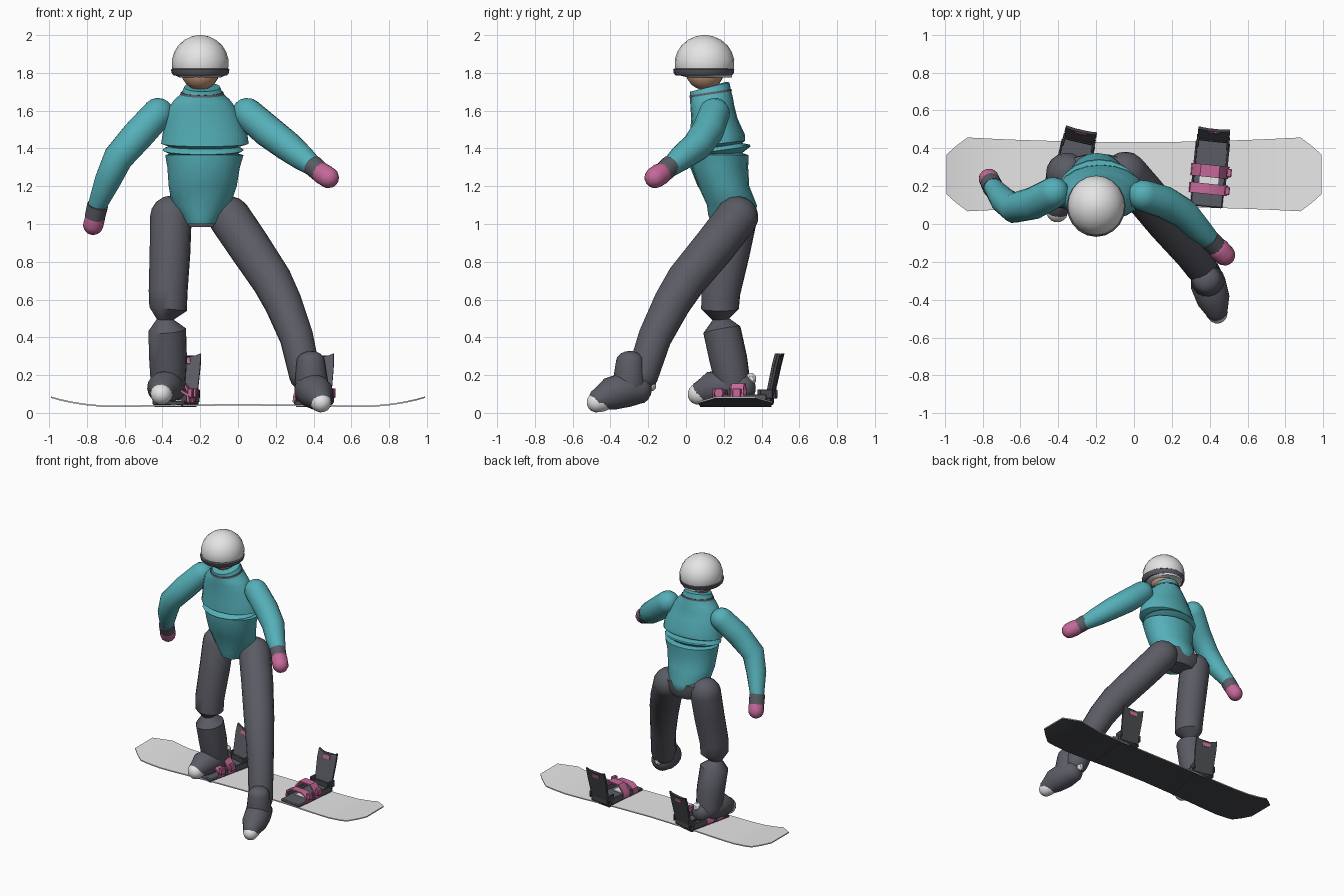
import bpy, bmesh
from math import sin, cos, pi, radians
from mathutils import Vector, Matrix

old = bpy.data.objects.get("Cube")
if old:
    bpy.data.objects.remove(old)


def material(name, r, g, b):
    m = bpy.data.materials.new(name)
    m.use_nodes = True
    m.diffuse_color = (r, g, b, 1)
    m.node_tree.nodes["Principled BSDF"].inputs["Base Color"].default_value = (r, g, b, 1)
    return m


TEAL = material("teal jacket", .09, .43, .48)
GREY = material("slate grey cloth", .104, .106, .128)
BLACK = material("charcoal plastic", .06, .063, .07)
WHITE = material("white shell", .78, .78, .78)
DECK = material("pale grey deck", .83, .83, .83)
PINK = material("pink", .56, .14, .32)
SKIN = material("skin", .56, .32, .2)


def finish(name, bm, mats, rule=None, matrix=None):
    """Turn a bmesh into a smooth-by-angle object, painting faces by a rule."""
    bmesh.ops.recalc_face_normals(bm, faces=bm.faces)
    bm.normal_update()
    if rule:
        for f in bm.faces:
            f.material_index = rule(f)
    if matrix:
        bm.transform(matrix)
    me = bpy.data.meshes.new(name)
    bm.to_mesh(me)
    bm.free()
    for m in mats:
        me.materials.append(m)
    ob = bpy.data.objects.new(name, me)
    bpy.context.collection.objects.link(ob)
    bpy.ops.object.select_all(action='DESELECT')
    ob.select_set(True)
    bpy.context.view_layer.objects.active = ob
    bpy.ops.object.shade_smooth_by_angle(angle=radians(40))


def skin_rings(rings):
    """Bridge closed rings of points and cap both ends."""
    bm = bmesh.new()
    loops = [[bm.verts.new(p) for p in ring] for ring in rings]
    n = len(loops[0])
    for a, b in zip(loops, loops[1:]):
        for i in range(n):
            j = (i + 1) % n
            bm.faces.new((a[i], a[j], b[j], b[i]))
    bm.faces.new(loops[0])
    bm.faces.new(loops[-1])
    return bm


def tube(name, points, mat, dome=True, sides=16, squash=1.0):
    """Limb through (x, y, z, radius) points, with domed ends."""
    path = [(Vector(p[:3]), p[3]) for p in points]
    if dome:
        for end in (0, 1):
            c, r = path[-1] if end else path[0]
            d = (c - (path[-2] if end else path[1])[0]).normalized()
            for s in (.35, .7, .9, .99):
                q = (c + d * r * s * squash, r * (1 - s * s) ** .5)
                path.append(q) if end else path.insert(0, q)
    rings, u = [], Vector((.31, .95, .12))
    for i, (c, r) in enumerate(path):
        d = (path[min(i + 1, len(path) - 1)][0] - path[max(i - 1, 0)][0]).normalized()
        u = (u - d * u.dot(d)).normalized()
        v = d.cross(u)
        rings.append([c + (u * cos(a) + v * sin(a)) * r
                      for a in (2 * pi * k / sides for k in range(sides))])
    finish(name, skin_rings(rings), [mat])


def stack(name, levels, mat, sides=20):
    """Ellipses (z, centre x, centre y, radius x, radius y, optional backward rise)."""
    rings = []
    for z, cx, cy, rx, ry, *rise in levels:
        ang = [2 * pi * k / sides for k in range(sides)]
        rings.append([Vector((cx + rx * cos(a), cy + ry * sin(a), z + sum(rise) * sin(a)))
                      for a in ang])
    finish(name, skin_rings(rings), [mat])


def box(name, centre, size, mat, matrix=None, bevel=0.0, turn=0.0):
    bm = bmesh.new()
    bmesh.ops.create_cube(bm, size=1, matrix=Matrix.Translation(centre)
                          @ Matrix.Rotation(turn, 4, 'X') @ Matrix.Diagonal((*size, 1)))
    if bevel:
        bmesh.ops.bevel(bm, geom=bm.edges[:], offset=bevel, segments=1, affect='EDGES')
    finish(name, bm, [mat], matrix=matrix)


# Snowboard: cross sections along x, pale deck and edge, dark base
half = [(0, .17, .043), (.3, .173, .04), (.6, .182, .035), (.72, .187, .036),
        (.82, .192, .046), (.88, .195, .056), (.94, .15, .069), (.99, .105, .083)]
stations = [(-x, w, z) for x, w, z in half[:0:-1]] + half
bm = skin_rings([[Vector((x, .262 + s * w, z + h))
                  for s, h in ((-1, -.004), (1, -.004), (1, .004), (-1, .004))]
                 for x, w, z in stations])
finish("snowboard", bm, [BLACK, DECK], lambda f: 0 if f.normal.z < -.5 else 1)


def binding(prefix, x, turn):
    """Binding with its toe towards -y, turned about z."""
    m = Matrix.Translation((x, .27, 0)) @ Matrix.Rotation(radians(turn), 4, 'Z')
    box(prefix + "_base", (0, 0, .052), (.17, .36, .022), GREY, m, .006)
    box(prefix + "_base_foot", (0, 0, .039), (.15, .34, .016), BLACK, m)
    box(prefix + "_pad", (0, -.04, .065), (.1, .06, .006), DECK, m)
    for side in (-1, 1):
        box(prefix + "_rail", (side * .085, .03, .075), (.012, .27, .045), GREY, m, .004)
        box(prefix + "_heel_arm", (side * .08, .165, .1), (.014, .07, .05), BLACK, m, .004)
    box(prefix + "_heel_hoop", (0, .175, .075), (.16, .02, .05), BLACK, m, .005)
    # Highback, leaning away from the toe, with a dipped top edge
    rings = []
    for z, y, w, dip in ((.06, .165, .075, 0), (.13, .182, .078, 0),
                         (.25, .208, .085, 0), (.295, .219, .083, .02)):
        us = [k / 3 - 1 for k in range(7)]
        rings.append([Vector((u * w, y + dip * u * u * .3, z + dip * u * u)) for u in us]
                     + [Vector((u * w, y + .014 + dip * u * u * .3, z + dip * u * u))
                        for u in us[::-1]])
    finish(prefix + "_highback", skin_rings(rings), [BLACK, GREY],
           lambda f: 1 if f.normal.y < -.4 else 0, m)
    box(prefix + "_highback_badge", (0, .22, .272), (.06, .022, .028), PINK, m,
        turn=radians(-13))
    # Two arched straps with buckles
    for part, y, top, wide in (("toe_strap", -.085, .125, .055), ("ankle_strap", .01, .155, .065)):
        line = [(-.1, .06), (-.095, .1), (-.05, top), (.05, top), (.095, .1), (.1, .06)]
        rings = [[Vector((px * k, y + s * wide / 2, pz + h))
                  for s, k, h in ((-1, 1, 0), (1, 1, 0), (1, .9, -.01), (-1, .9, -.01))]
                 for px, pz in line]
        finish(prefix + "_" + part, skin_rings(rings), [PINK], matrix=m)
        box(prefix + "_" + part + "_buckle", (.102, y, .105), (.026, .045, .05), PINK, m, .004)


binding("left_binding", .4, -6)
binding("right_binding", -.33, -13)

# Right leg: thigh, pinched knee, shin and boot
tube("right_leg", [(-.355, .268, 1.04, .11), (-.36, .23, .85, .108), (-.37, .185, .64, .103),
                   (-.37, .18, .55, .1), (-.385, .185, .495, .045), (-.375, .19, .44, .1),
                   (-.37, .225, .28, .1), (-.37, .25, .15, .092)], GREY)
tube("right_boot", [(-.345, .31, .13, .072), (-.375, .22, .14, .09), (-.395, .13, .13, .088),
                    (-.405, .08, .11, .062)], GREY, squash=.8)
tube("right_toe_cap", [(-.402, .09, .105, .058), (-.406, .067, .1, .058)], WHITE)
box("right_heel_tab", (-.335, .345, .18), (.05, .05, .06), WHITE, bevel=.015)

# Left leg: striding forward, off the board
tube("left_leg", [(-.045, .27, 1.035, .113), (.06, .15, .88, .112), (.18, .0, .7, .107),
                  (.24, -.075, .58, .1), (.31, -.165, .4, .09), (.355, -.23, .2, .085)], GREY)
tube("left_boot_cuff", [(.385, -.295, .275, .075), (.39, -.3, .15, .09)], GREY, squash=.7)
tube("left_boot", [(.375, -.245, .125, .078), (.39, -.31, .125, .095), (.42, -.4, .1, .088),
                   (.437, -.462, .07, .06)], GREY, squash=.8)
tube("left_toe_cap", [(.434, -.445, .062, .056), (.44, -.472, .056, .054)], WHITE)
box("left_heel_tab", (.365, -.18, .145), (.05, .04, .06), WHITE, bevel=.015)

# Pelvis and jacket, with a loose fold at the waist
stack("pelvis", [(.985, -.195, .275, .12, .075), (1.03, -.195, .28, .19, .092),
                 (1.1, -.195, .28, .2, .088), (1.13, -.195, .27, .15, .06)], GREY)
stack("jacket_lower", [(1.0, -.195, .235, .085, .1), (1.05, -.195, .245, .115, .128),
                       (1.1, -.195, .243, .155, .132), (1.2, -.187, .2, .18, .135),
                       (1.3, -.182, .18, .192, .149), (1.365, -.178, .178, .207, .154),
                       (1.375, -.18, .18, .17, .12)], TEAL)
stack("jacket_fold", [(1.36, -.18, .18, .16, .11, .01), (1.39, -.185, .178, .215, .165, .022),
                      (1.398, -.185, .178, .21, .16, .022), (1.42, -.18, .18, .16, .11, .01)], TEAL)
stack("jacket_upper", [(1.405, -.18, .165, .17, .11, .01), (1.425, -.175, .165, .232, .148, .015),
                       (1.47, -.175, .165, .225, .146, .005), (1.56, -.185, .15, .2, .122),
                       (1.62, -.19, .14, .175, .117), (1.66, -.19, .135, .145, .113, .01),
                       (1.69, -.19, .13, .11, .108, .018), (1.725, -.19, .125, .095, .105, .025),
                       (1.727, -.19, .12, .08, .09, .025)], TEAL)
stack("collar_trim", [(1.686, -.19, .13, .117, .113, .017),
                      (1.698, -.19, .13, .112, .111, .017)], GREY)


def arm(prefix, sleeve, cuff, hand):
    tube(prefix + "_sleeve", sleeve, TEAL)
    tube(prefix + "_cuff", cuff, GREY, dome=False)
    tube(prefix + "_mitten", hand, PINK, sides=12)


arm("right",
    [(-.425, .165, 1.585, .083), (-.53, .11, 1.47, .086), (-.635, .085, 1.35, .08),
     (-.69, .125, 1.23, .07), (-.745, .195, 1.1, .05)],
    [(-.743, .19, 1.1, .056), (-.758, .22, 1.035, .054)],
    [(-.757, .222, 1.03, .054), (-.766, .238, .997, .055)])
arm("left",
    [(.05, .15, 1.585, .083), (.16, .115, 1.49, .086), (.265, .055, 1.41, .08),
     (.34, -.025, 1.35, .068), (.41, -.09, 1.295, .05)],
    [(.395, -.08, 1.31, .056), (.44, -.125, 1.27, .054)],
    [(.448, -.133, 1.266, .058), (.478, -.163, 1.246, .057)])

# Head: face, helmet shell and goggle band
tube("face", [(-.2, .1, 1.84, .1), (-.2, .1, 1.8, .1)], SKIN, squash=.9)
stack("helmet", [(1.775, -.2, .128, .108, .115)]
      + [(z, -.2, .098, r, r * 1.05) for z, r in
         ((1.79, .138), (1.83, .149), (1.87, .15), (1.91, .138), (1.945, .117),
          (1.975, .083), (1.993, .045), (2.0, .012))], WHITE)
stack("goggle_band", [(1.785, -.2, .094, .138, .146), (1.796, -.2, .094, .15, .158),
                      (1.818, -.2, .094, .155, .162), (1.824, -.2, .094, .147, .155)], GREY)
